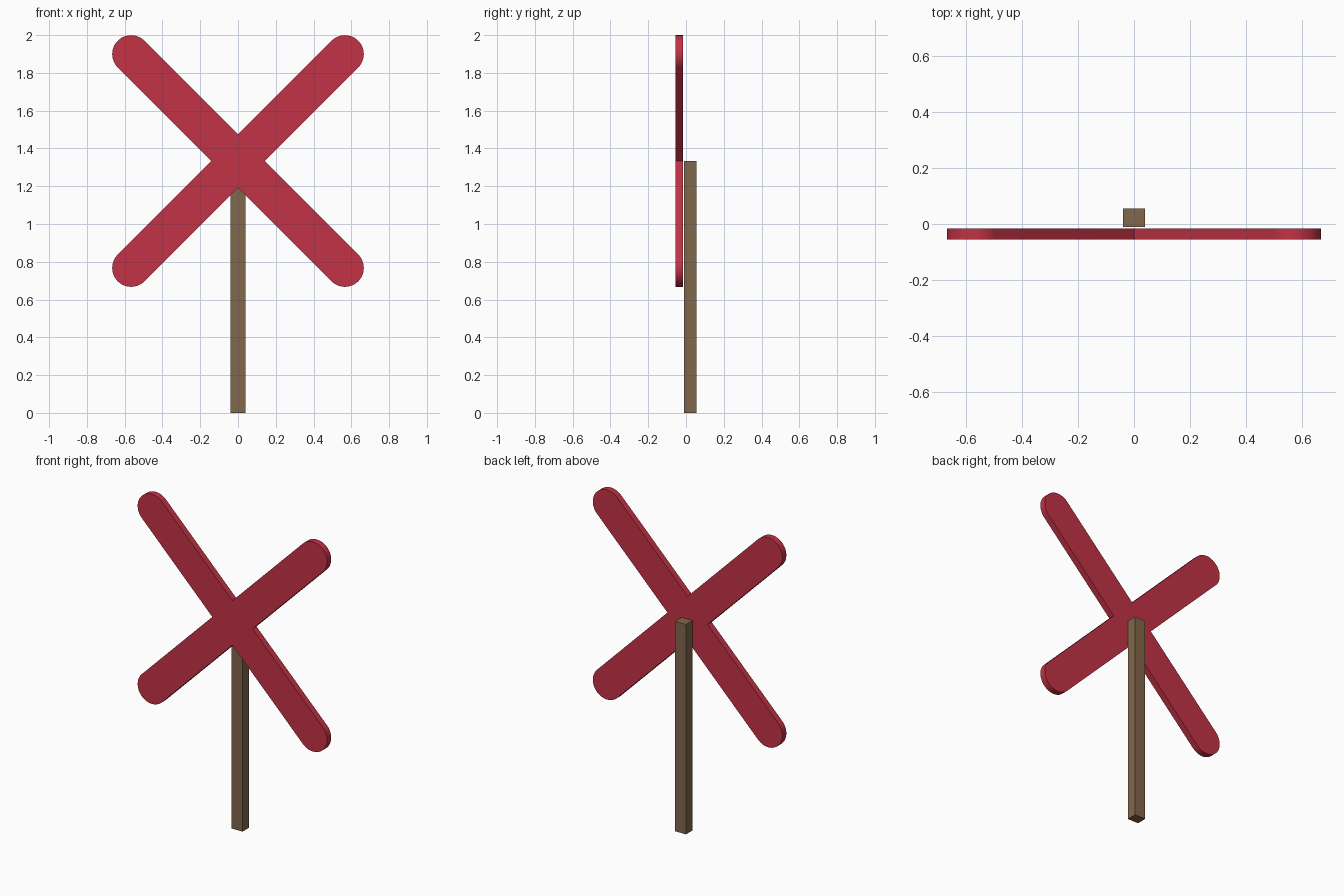
import bpy, bmesh
from math import sin, cos, pi, radians, sqrt

if "Cube" in bpy.data.objects:
    bpy.data.objects.remove(bpy.data.objects["Cube"])

CENTRE_Z = 4 / 3      # crossing point of the arms
ARM = 0.566 * sqrt(2) # centre to cap centre
R = 0.1               # half width of an arm
FRONT, BACK = -0.056, -0.016


def finish(name, bm, colour):
    bmesh.ops.recalc_face_normals(bm, faces=bm.faces[:])
    mesh = bpy.data.meshes.new(name)
    bm.to_mesh(mesh)
    bm.free()
    obj = bpy.data.objects.new(name, mesh)
    bpy.context.collection.objects.link(obj)
    mat = bpy.data.materials.new(name + "_paint")
    mat.diffuse_color = (*colour, 1)
    mat.use_nodes = True
    mat.node_tree.nodes["Principled BSDF"].inputs["Base Color"].default_value = mat.diffuse_color
    mesh.materials.append(mat)
    return obj


# Crossed board: four round-ended arms in one outline, extruded
bm = bmesh.new()
outline = []
for i in range(4):
    a = pi / 4 + i * pi / 2
    for k in range(25):
        t = a - pi / 2 + pi * k / 24
        outline.append((ARM * cos(a) + R * cos(t), ARM * sin(a) + R * sin(t)))
    n = a + pi / 4
    outline.append((R * sqrt(2) * cos(n), R * sqrt(2) * sin(n)))
face = bm.faces.new([bm.verts.new((x, FRONT, CENTRE_Z + z)) for x, z in outline])
ext = bmesh.ops.extrude_face_region(bm, geom=[face])
bmesh.ops.translate(bm, vec=(0, BACK - FRONT, 0),
                    verts=[v for v in ext["geom"] if isinstance(v, bmesh.types.BMVert)])
bmesh.ops.triangulate(bm, faces=[f for f in bm.faces if len(f.verts) > 4])
board = finish("crossed_board", bm, (0.54, 0.032, 0.06))
bpy.context.view_layer.objects.active = board
board.select_set(True)
bpy.ops.object.shade_smooth_by_angle(angle=radians(30))

# Square post behind the board
bm = bmesh.new()
bmesh.ops.create_cube(bm, size=1)
bmesh.ops.scale(bm, vec=(0.077, 0.066, CENTRE_Z), verts=bm.verts[:])
bmesh.ops.translate(bm, vec=(0, 0.023, CENTRE_Z / 2), verts=bm.verts[:])
finish("post", bm, (0.22, 0.135, 0.07))
